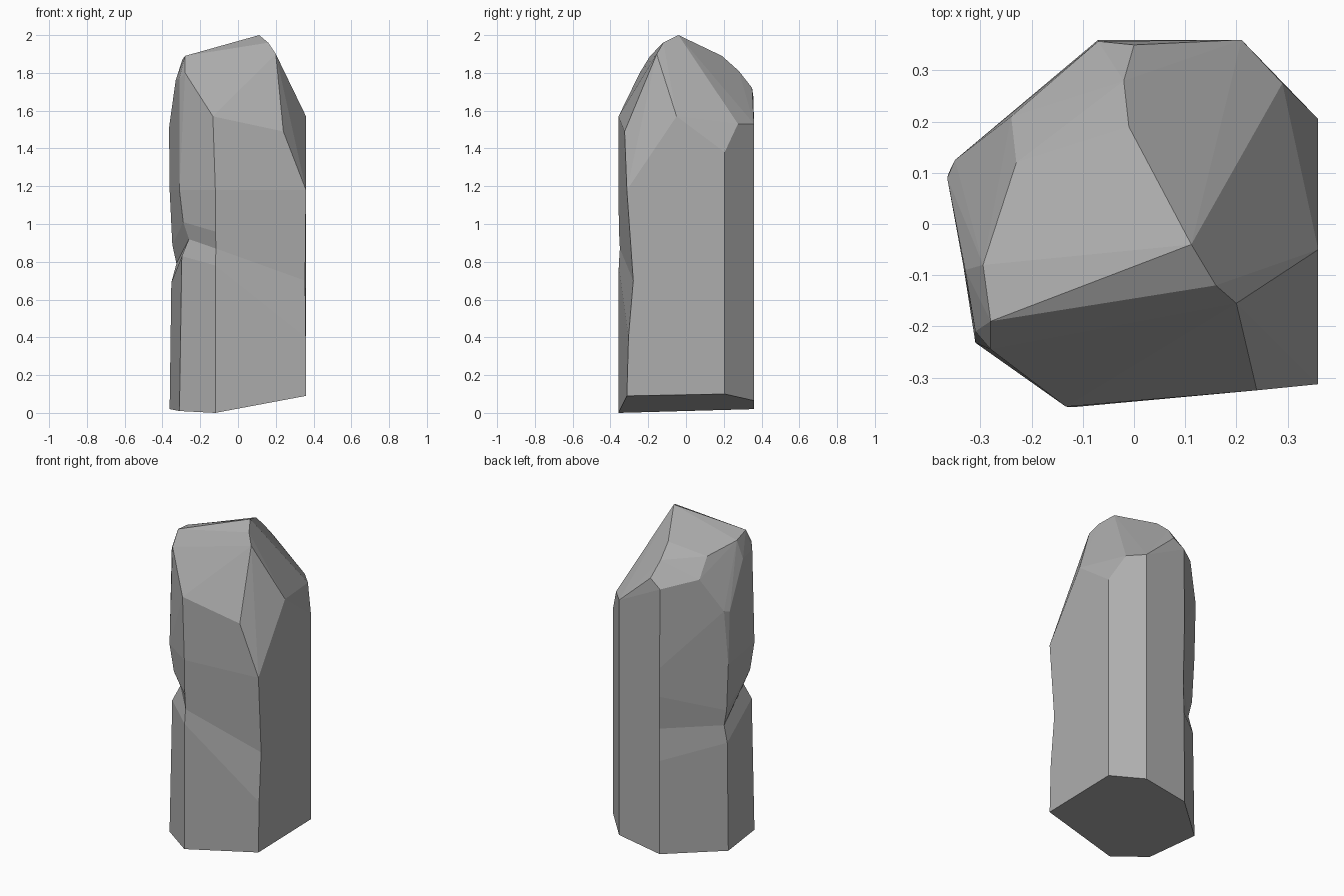
import bpy, bmesh
from math import radians

if "Cube" in bpy.data.objects:
    bpy.data.objects.remove(bpy.data.objects["Cube"])

# Plan corners of the pillar:
# x, y, foot height, groove height, groove inset in x and y, groove half-width
corners = [
    (-0.31, -0.232, 0.01, 0.92, 0.050, 0.035, 0.09),
    (-0.12, -0.358, 0.00, 0.87, 0.003, 0.008, 0.09),
    (0.36, -0.313, 0.09, 0.70, 0.005, 0.034, 0.30),
    (0.36, 0.205, 0.10, 0.72, 0.002, 0.0, 0.25),
    (0.21, 0.360, 0.065, 0.75, 0.0, 0.002, 0.22),
    (-0.07, 0.360, 0.02, 0.80, 0.005, 0.004, 0.20),
    (-0.362, 0.10, 0.02, 0.79, 0.036, 0.010, 0.10),
]
# Chipped crown above the shaft
crown = [
    (0.112, -0.04, 2.0), (0.16, -0.12, 1.96), (0.20, -0.155, 1.90),
    (-0.28, -0.19, 1.89), (-0.01, 0.19, 1.89), (-0.02, 0.28, 1.81),
    (0.0, 0.35, 1.72), (-0.07, 0.357, 1.67), (0.21, 0.36, 1.53),
    (0.29, 0.275, 1.53), (0.36, 0.205, 1.38), (0.36, -0.05, 1.57),
    (0.24, -0.325, 1.49), (-0.133, -0.357, 1.57), (-0.28, -0.245, 1.80),
    (-0.31, -0.21, 1.77), (-0.33, -0.09, 1.76), (-0.295, -0.08, 1.87),
    (-0.23, 0.12, 1.83), (-0.24, 0.21, 1.72), (-0.365, 0.09, 1.51),
    (-0.35, 0.125, 1.52),
]
SHOULDER = 1.18

bm = bmesh.new()

# Shaft: stacked rings with a slanted weathered groove
rings = [[] for _ in range(5)]
for x, y, foot, groove, dx, dy, half in corners:
    sx, sy = (-1 if x > 0 else 1), (-1 if y > 0 else 1)
    levels = [(foot, 0), (groove - half, 0.25), (groove, 1),
              (groove + half, 0.4), (SHOULDER, 0)]
    for ring, (z, k) in zip(rings, levels):
        ring.append(bm.verts.new((x + sx * dx * k, y + sy * dy * k, z)))
n = len(corners)
bm.faces.new(rings[0][::-1])
for low, high in zip(rings, rings[1:]):
    for i in range(n):
        j = (i + 1) % n
        bm.faces.new((low[i], low[j], high[j], high[i]))

# Crown: convex hull standing on the shoulder ring, open underneath
cap = bmesh.new()
for v in rings[-1]:
    cap.verts.new(v.co)
for p in crown:
    cap.verts.new(p)
bmesh.ops.convex_hull(cap, input=cap.verts[:])
loose = [v for v in cap.verts if not v.link_faces]
bmesh.ops.delete(cap, geom=loose, context='VERTS')
under = [f for f in cap.faces if all(v.co.z < SHOULDER + 0.001 for v in f.verts)]
bmesh.ops.delete(cap, geom=under, context='FACES')
cap_mesh = bpy.data.meshes.new("crown_part")
cap.to_mesh(cap_mesh)
cap.free()
bm.from_mesh(cap_mesh)
bpy.data.meshes.remove(cap_mesh)

# Weld both parts and merge nearly flat triangles into facets
bmesh.ops.remove_doubles(bm, verts=bm.verts[:], dist=0.001)
bmesh.ops.dissolve_limit(bm, angle_limit=radians(2), verts=bm.verts[:], edges=bm.edges[:])
bmesh.ops.recalc_face_normals(bm, faces=bm.faces[:])
mesh = bpy.data.meshes.new("rock_pillar")
bm.to_mesh(mesh)
bm.free()
pillar = bpy.data.objects.new("rock_pillar", mesh)
bpy.context.collection.objects.link(pillar)

# Dark grey stone
stone = bpy.data.materials.new("stone")
stone.diffuse_color = (0.42, 0.42, 0.42, 1)
stone.use_nodes = True
stone.node_tree.nodes["Principled BSDF"].inputs["Base Color"].default_value = stone.diffuse_color
mesh.materials.append(stone)
